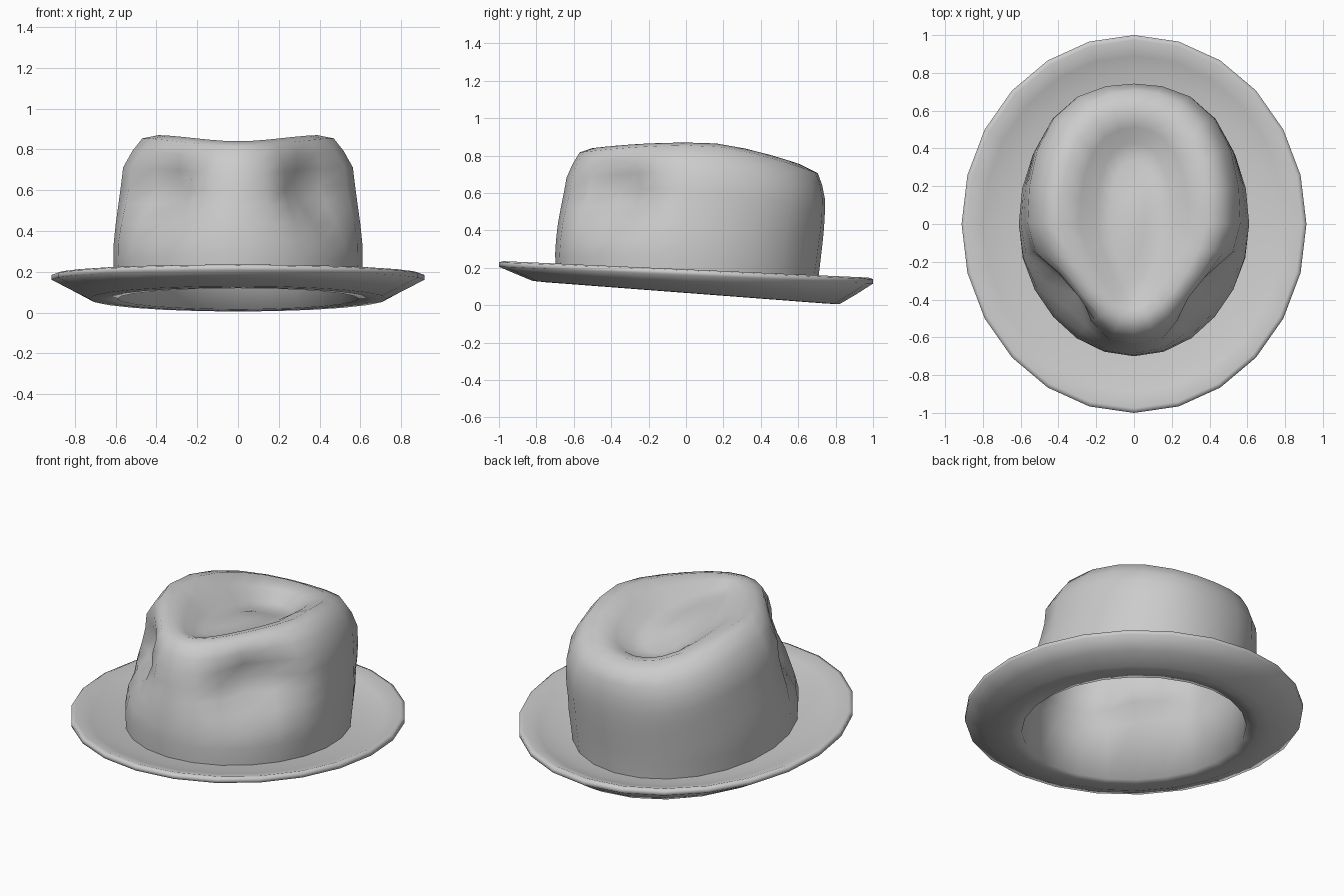
import bpy, bmesh, math
from mathutils import Vector

cube = bpy.data.objects.get("Cube")
if cube:
    bpy.data.objects.remove(cube, do_unlink=True)

SEG = 24

felt = bpy.data.materials.new("light_grey_felt")
felt.use_nodes = True
felt.diffuse_color = (0.6, 0.6, 0.6, 1)
felt.node_tree.nodes["Principled BSDF"].inputs["Base Color"].default_value = (0.6, 0.6, 0.6, 1)


def clamp(v, lo, hi):
    return max(lo, min(hi, v))


def loft(name, rings, tip):
    """Skin a list of point rings and close the last one with a tip."""
    bm = bmesh.new()
    loops = [[bm.verts.new(p) for p in ring] for ring in rings]
    for a, b in zip(loops, loops[1:]):
        for i in range(SEG):
            j = (i + 1) % SEG
            bm.faces.new((a[i], a[j], b[j], b[i]))
    top = bm.verts.new(tip)
    for i in range(SEG):
        bm.faces.new((loops[-1][i], loops[-1][(i + 1) % SEG], top))
    mesh = bpy.data.meshes.new(name)
    bm.to_mesh(mesh)
    bm.free()
    obj = bpy.data.objects.new(name, mesh)
    bpy.context.collection.objects.link(obj)
    mesh.materials.append(felt)
    bpy.ops.object.select_all(action="DESELECT")
    obj.select_set(True)
    bpy.context.view_layer.objects.active = obj
    bpy.ops.object.shade_smooth_by_angle(angle=math.radians(110))


def oval(rx, front, back, square=0):
    """Egg-shaped ring in plan; square fills out the back corners."""
    for i in range(SEG):
        a = math.tau * i / SEG
        s = math.sin(a)
        grow = 1 + square * math.sin(2 * a) ** 2 if s > 0 else 1
        yield rx * grow * math.cos(a), s * grow * (back if s > 0 else front)


def ridge(y):
    """Height of the crown's top line, falling away to the back."""
    return 0.87 - 0.12 * y * y if y < 0.1 else 0.87 - 0.32 * (y - 0.1) ** 1.5


def pinch(p):
    """Push the two front side dents inward, crisper at their top edge."""
    side = 1 if p.x >= 0 else -1
    out = Vector((0.74 * side, -0.67, 0))
    along = Vector((0.67 * side, 0.74, 0))
    d = p - Vector((0.42 * side, -0.42, 0.62))
    spread = 0.15 if d.z > 0 else 0.19
    fall = math.exp(-(d.dot(along) / 0.21) ** 2 - (d.z / spread) ** 2)
    return p - out * 0.19 * fall


# Crown side wall (rx, front, back, height fraction, front taper, back squareness)
wall = [
    (0.60, 0.69, 0.70, 0.0, 0, 0), (0.61, 0.70, 0.71, 0.2, 0, 0.01), (0.61, 0.695, 0.72, 0.32, 0, 0.02),
    (0.60, 0.685, 0.73, 0.45, 0, 0.03), (0.588, 0.67, 0.738, 0.57, 0, 0.05),
    (0.577, 0.655, 0.742, 0.68, 0, 0.06), (0.565, 0.64, 0.743, 0.80, 0.05, 0.065),
    (0.52, 0.607, 0.728, 0.90, 0.22, 0.07), (0.47, 0.57, 0.705, 0.98, 0.42, 0.06),
]
crown = []
for rx, front, back, f, taper, square in wall:
    ring = []
    for x, y in oval(rx, front, back, square):
        base = 0.08 - 0.076 * y
        p = Vector((x * (1 + taper * min(y, 0)), y, base + f * (ridge(y) - base)))
        ring.append(pinch(p))
    crown.append(ring)

# Crown top: ridge, then a teardrop crease around a raised middle
top = [
    (0.39, 0.50, 0.61, 0.0, 0.65), (0.29, 0.45, 0.51, 0.05, 0.85), (0.20, 0.39, 0.43, 0.115, 0.95),
    (0.13, 0.31, 0.33, 0.14, 0.9), (0.06, 0.17, 0.18, 0.13, 0.9),
]
for rx, front, back, drop, taper in top:
    crown.append([Vector((x * (1 + taper * min(y, 0)), y,
                          ridge(y) - drop * clamp(0.8 + 0.9 * y, 0.35, 1.1)))
                  for x, y in oval(rx, front, back, 0.05)])
loft("crown", crown, (0, 0, 0.77))

# Brim: dished ring, tilted down to the back (rx, ry, height, tilt)
brim_profile = [
    (0.60, 0.69, 0.125, 0.068), (0.70, 0.79, 0.138, 0.062), (0.80, 0.89, 0.163, 0.053),
    (0.89, 0.975, 0.192, 0.045), (0.913, 1.0, 0.185, 0.045), (0.913, 1.0, 0.161, 0.045),
    (0.82, 0.91, 0.113, 0.060), (0.73, 0.82, 0.068, 0.076), (0.66, 0.75, 0.066, 0.076),
    (0.592, 0.682, 0.068, 0.076),
]
brim = [[(x, y, h - t * y) for x, y in oval(rx, ry, ry)] for rx, ry, h, t in brim_profile]

# Lining: the crown repeated just inside itself, running on from the brim underside
lining = [[(p.x * 0.96, p.y * 0.96, p.z - 0.022) for p in ring] for ring in crown[3:]]
loft("brim_and_lining", [ring[::-1] for ring in brim + lining], (0, 0, 0.748))
